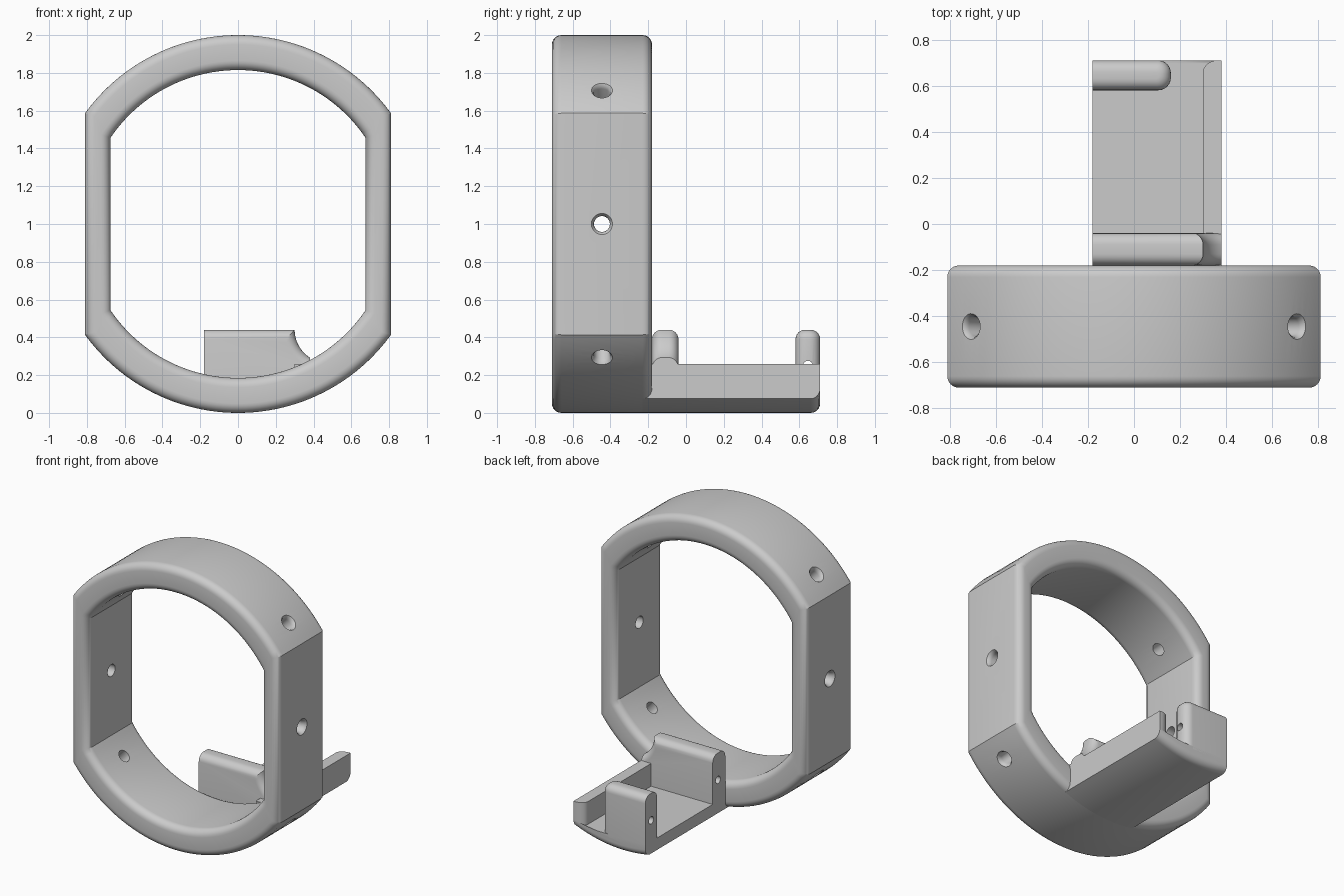
import bpy, bmesh, math
from math import sin, cos, pi, sqrt, acos, asin
from mathutils import Vector

cube = bpy.data.objects.get("Cube")
if cube:
    bpy.data.objects.remove(cube, do_unlink=True)

GREY = (0.6, 0.6, 0.6, 1)
grey = bpy.data.materials.new("plain grey")
grey.use_nodes = True
grey.diffuse_color = GREY
grey.node_tree.nodes["Principled BSDF"].inputs["Base Color"].default_value = GREY

FILLET = 0.05
STEPS = 6
BACK, END = -0.18, 0.71          # back of the ring, far end of the shelf
FLOOR, RAIL_TOP, WALL_TOP = 0.10, 0.26, 0.44
X0, X1, XR = -0.18, 0.38, 0.30   # shelf sides and inner side of the rail


def loft(name, loops, closed=False):
    """Skin a row of equal-length point loops; cap the ends unless closed."""
    bm = bmesh.new()
    rows = [[bm.verts.new(p) for p in loop] for loop in loops]
    n = len(rows[0])
    pairs = list(zip(rows, rows[1:])) + ([(rows[-1], rows[0])] if closed else [])
    for a, b in pairs:
        for i in range(n):
            j = (i + 1) % n
            bm.faces.new((a[i], a[j], b[j], b[i]))
    if not closed:
        bm.faces.new(rows[0])
        bm.faces.new(rows[-1][::-1])
    bmesh.ops.recalc_face_normals(bm, faces=bm.faces)
    mesh = bpy.data.meshes.new(name)
    bm.to_mesh(mesh)
    bm.free()
    obj = bpy.data.objects.new(name, mesh)
    bpy.context.collection.objects.link(obj)
    mesh.materials.append(grey)
    return obj


def fillet():
    """(inset, advance) pairs around a quarter round."""
    return [(FILLET * (1 - cos(t)), FILLET * sin(t))
            for t in (k * pi / 2 / STEPS for k in range(STEPS + 1))]


def hole_cutter(name, start, axis, rings):
    """Round cutter along an axis; rings are (distance, radius)."""
    axis = Vector(axis).normalized()
    u = axis.orthogonal().normalized()
    v = axis.cross(u)
    loops = [[Vector(start) + axis * d + r * (cos(a) * u + sin(a) * v)
              for a in (2 * pi * k / 24 for k in range(24))] for d, r in rings]
    obj = loft(name, loops)
    obj.hide_render = True
    obj.hide_viewport = True
    return obj


def cut(obj, cutter):
    mod = obj.modifiers.new("hole", 'BOOLEAN')
    mod.operation = 'DIFFERENCE'
    mod.solver = 'EXACT'
    mod.object = cutter


def finish(obj):
    """Apply the cuts, remove the cutters and smooth the rounded faces."""
    cutters = [m.object for m in obj.modifiers]
    bpy.context.view_layer.update()
    dg = bpy.context.evaluated_depsgraph_get()
    mesh = bpy.data.meshes.new_from_object(obj.evaluated_get(dg))
    obj.modifiers.clear()
    obj.data = mesh
    for c in cutters:
        bpy.data.objects.remove(c, do_unlink=True)
    bpy.ops.object.select_all(action='DESELECT')
    obj.select_set(True)
    bpy.context.view_layer.objects.active = obj
    bpy.ops.object.shade_smooth_by_angle(angle=math.radians(28))


# Ring: circle with flattened sides, all four rims rounded
def ring_loop(radius, half_width, y, n=48):
    a = acos(half_width / radius)
    top = [a + (pi - 2 * a) * k / n for k in range(n + 1)]
    return [(radius * cos(t), y, 1 + radius * sin(t))
            for t in top + [t + pi for t in top]]


front = -0.71
loops = []
for d, s in fillet()[::-1]:
    loops.append(ring_loop(1 - d, 0.81 - d, front + FILLET - s))
for d, s in fillet():
    loops.append(ring_loop(1 - d, 0.81 - d, BACK - FILLET + s))
for d, s in fillet()[::-1]:
    loops.append(ring_loop(0.815 + d, 0.675 + d, BACK - FILLET + s))
for d, s in fillet():
    loops.append(ring_loop(0.815 + d, 0.675 + d, front + FILLET - s))
ring = loft("ring", loops, closed=True)

# Six radial screw holes with softened outer rims
for deg in (0, 45, 135, 180, 225, 315):
    a = math.radians(deg)
    out = 0.81 if deg % 180 == 0 else 1.0
    rings = [(0.6, 0.042), (out - 0.03, 0.042), (out - 0.012, 0.046),
             (out, 0.056), (out + 0.04, 0.09)]
    cut(ring, hole_cutter("hole_cutter", (0, -0.445, 1), (cos(a), 0, sin(a)), rings))
finish(ring)


# Shelf: curved underside, flat floor and a rail along its left side
def shelf_loop(y, inset, rail_x):
    r = 1 - inset
    def under(x):
        return 1 - sqrt(r * r - x * x)
    xs = [X0 + (X1 - X0) * k / 16 for k in range(17)]
    base = max(FLOOR, under(rail_x) + 0.003)
    return ([(x, y, under(x)) for x in xs]
            + [(X1, y, RAIL_TOP), (rail_x, y, RAIL_TOP), (rail_x, y, base),
               (0.2, y, FLOOR), (X0, y, FLOOR)])


loops = [shelf_loop(BACK - FILLET, 0, XR)]
for d, s in fillet():
    loops.append(shelf_loop(END - FILLET + s, d, XR + 1.3 * d))
finish(loft("shelf", loops))


# Wall beside the ring: rounded top, sweeping down to the rail
def wall_loop(y, d):
    r, cx = 0.175 + d, 0.475
    a0, a1 = asin(d / r), acos((cx - X1) / r)
    sweep = [a0 + (a1 - a0) * k / 12 for k in range(13)]
    return ([(X0, y, 0.05), (X0, y, WALL_TOP - d)]
            + [(cx - r * cos(t), y, WALL_TOP - r * sin(t)) for t in sweep]
            + [(X1, y, 0.1), (XR, y, 0.06)])


wall_back = -0.04
loops = [wall_loop(BACK + FILLET - s, d) for d, s in fillet()[::-1]]
loops += [wall_loop(wall_back - FILLET + s, d) for d, s in fillet()]
wall = loft("shelf_wall", loops)
cut(wall, hole_cutter("wall_cutter", (X0, -0.10, 0.25), (1, 0, 0),
                      [(-0.1, 0.026), (0.2, 0.026)]))
finish(wall)


# End post: rounded top and rounded left end
def post_loop(z, d):
    r = 0.055 - 0.8 * d
    x, y0, y1 = 0.16 - d, 0.58 + d, END - d
    arc = [k * pi / 2 / STEPS for k in range(STEPS + 1)]
    return ([(X0, y1, z), (X0, y0, z)]
            + [(x - r + r * sin(t), y0 + r - r * cos(t), z) for t in arc]
            + [(x - r + r * cos(t), y1 - r + r * sin(t), z) for t in arc])


loops = [post_loop(0.08, 0)]
loops += [post_loop(WALL_TOP - FILLET + s, d) for d, s in fillet()]
post = loft("end_post", loops)
cut(post, hole_cutter("post_cutter", (X0, 0.645, 0.25), (1, 0, 0),
                      [(-0.1, 0.026), (0.5, 0.026)]))
finish(post)
